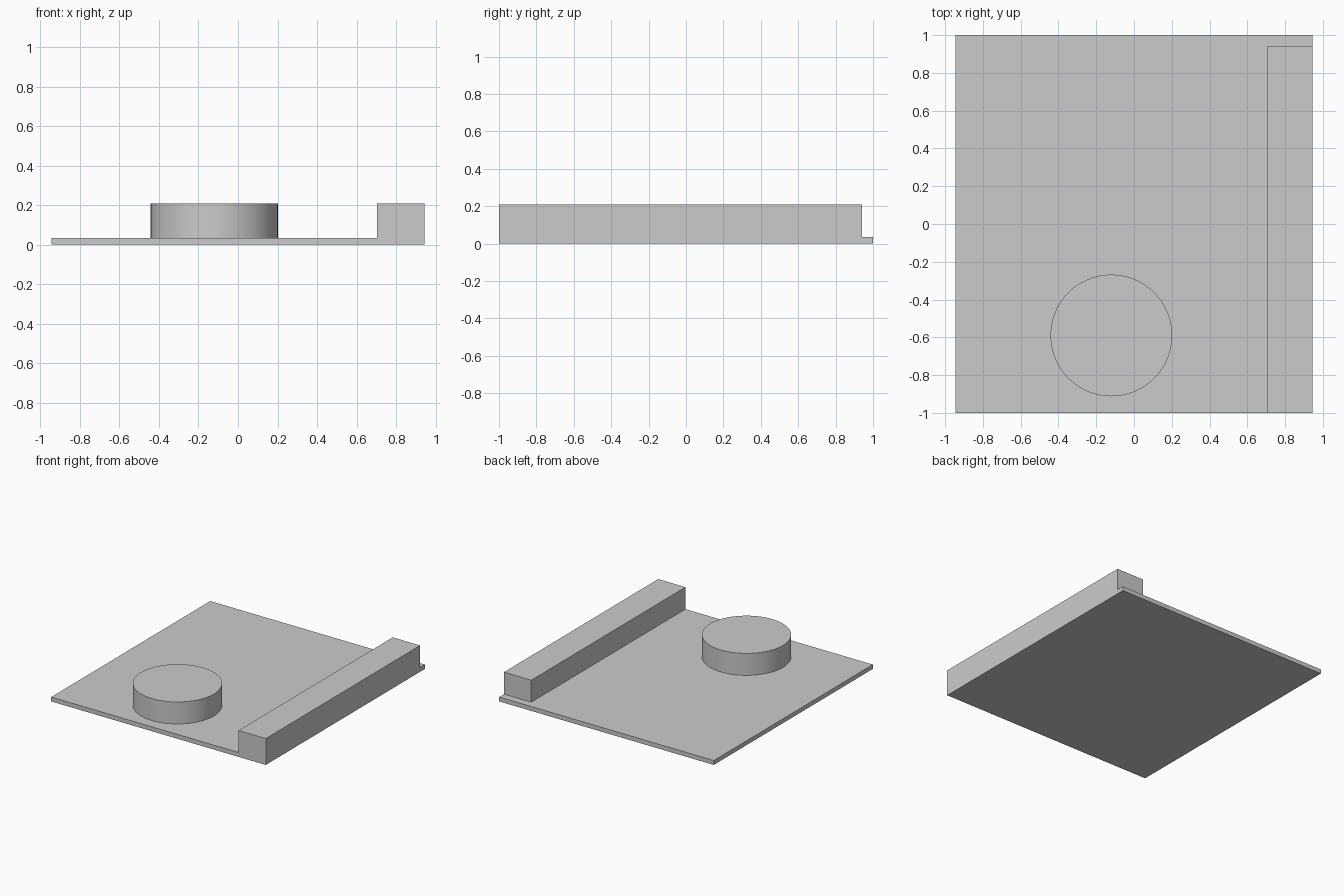
import bpy
import bmesh
import math
from mathutils import Matrix, Vector

cube = bpy.data.objects.get("Cube")
if cube:
    bpy.data.objects.remove(cube, do_unlink=True)

# One plain grey for every part
grey = bpy.data.materials.new("light_grey")
grey.use_nodes = True
grey.diffuse_color = (0.6, 0.6, 0.6, 1)
grey.node_tree.nodes["Principled BSDF"].inputs["Base Color"].default_value = grey.diffuse_color

HALF_WIDTH = 0.945
PLATE_TOP = 0.035
TOP = 0.21


def add_part(name, bm, open_bottom=False):
    """Turn a bmesh into a named object, dropping the hidden contact face if asked."""
    if open_bottom:
        hidden = [f for f in bm.faces if f.normal.z < -0.9]
        bmesh.ops.delete(bm, geom=hidden, context='FACES')
    mesh = bpy.data.meshes.new(name)
    bm.to_mesh(mesh)
    bm.free()
    mesh.materials.append(grey)
    obj = bpy.data.objects.new(name, mesh)
    bpy.context.collection.objects.link(obj)
    return obj


def add_box(name, low, high, open_bottom=False):
    low, high = Vector(low), Vector(high)
    bm = bmesh.new()
    place = Matrix.Translation((low + high) / 2) @ Matrix.Diagonal((high - low).to_4d())
    bmesh.ops.create_cube(bm, size=1, matrix=place)
    bm.normal_update()
    return add_part(name, bm, open_bottom)


# Thin base plate
add_box("base_plate", (-HALF_WIDTH, -1, 0), (HALF_WIDTH, 1, PLATE_TOP))

# Long bar along the left edge, stopping short of the back
add_box("side_bar", (0.705, -1, PLATE_TOP), (HALF_WIDTH, 0.94, TOP), True)

# Round disc near the front
bm = bmesh.new()
bmesh.ops.create_cone(bm, cap_ends=True, segments=96, radius1=0.322, radius2=0.322,
                      depth=TOP - PLATE_TOP,
                      matrix=Matrix.Translation((-0.12, -0.59, (TOP + PLATE_TOP) / 2)))
bm.normal_update()
disc = add_part("round_disc", bm, True)
bpy.ops.object.select_all(action='DESELECT')
disc.select_set(True)
bpy.context.view_layer.objects.active = disc
bpy.ops.object.shade_smooth_by_angle(angle=math.radians(30))
